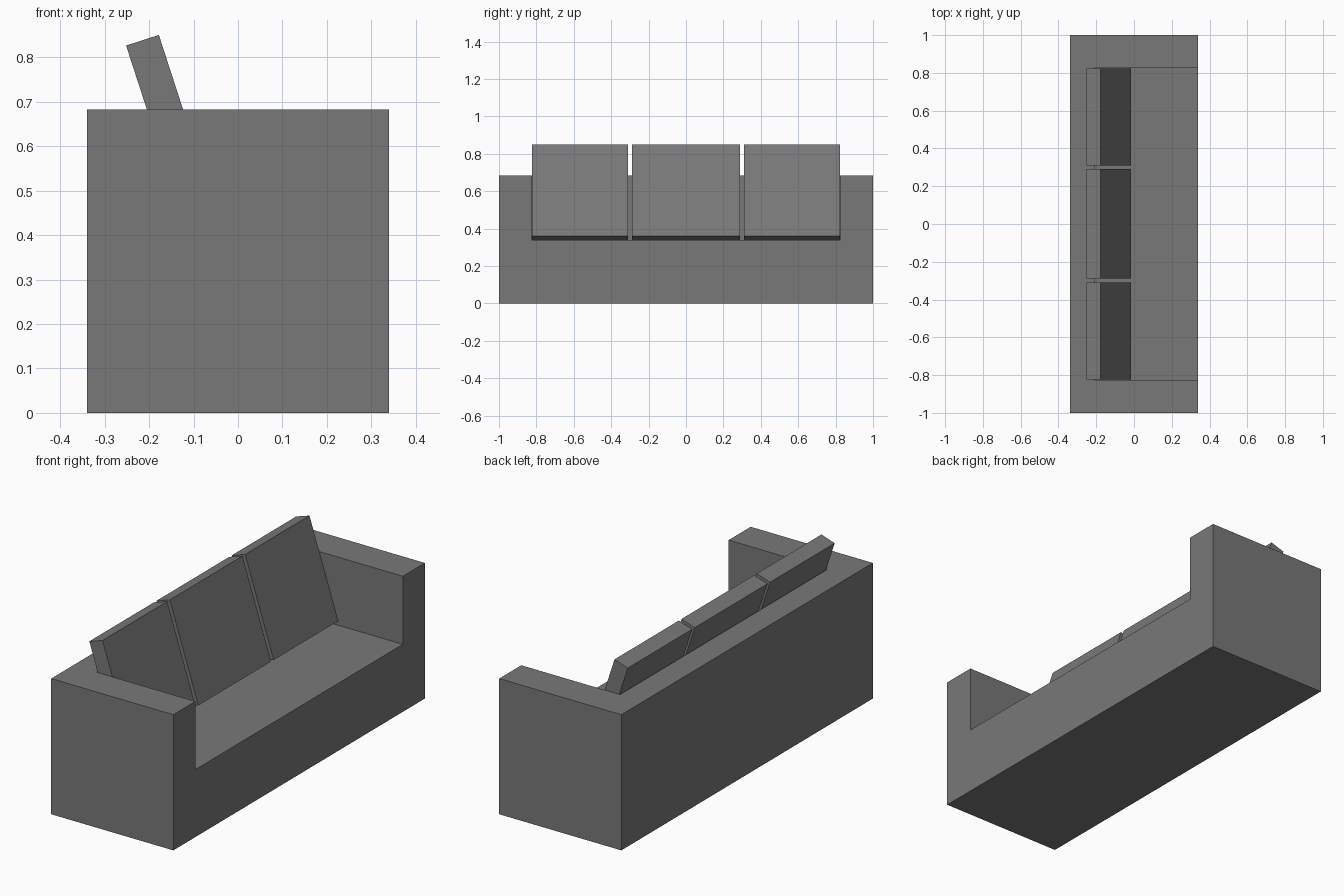
import bpy
import bmesh
import math
from mathutils import Matrix

if "Cube" in bpy.data.objects:
    bpy.data.objects.remove(bpy.data.objects["Cube"])

# Dark grey upholstery
fabric = bpy.data.materials.new("dark_fabric")
fabric.diffuse_color = (0.19, 0.19, 0.19, 1.0)
fabric.use_nodes = True
fabric.node_tree.nodes["Principled BSDF"].inputs["Base Color"].default_value = fabric.diffuse_color


def box(name, x, y, z, tilt=0.0):
    """Box from (min, max) ranges, optionally tilted about its own y axis."""
    ranges = (x, y, z)
    size = [hi - lo for lo, hi in ranges]
    bm = bmesh.new()
    bmesh.ops.create_cube(bm, size=1.0, matrix=Matrix.Diagonal((*size, 1.0)))
    mesh = bpy.data.meshes.new(name)
    bm.to_mesh(mesh)
    bm.free()
    mesh.materials.append(fabric)
    obj = bpy.data.objects.new(name, mesh)
    obj.location = [(lo + hi) / 2 for lo, hi in ranges]
    obj.rotation_euler.y = tilt
    bpy.context.collection.objects.link(obj)
    return obj


FRONT, BACK, BACK_INNER = 0.34, -0.34, -0.21
BASE_TOP, SEAT_TOP, ARM_TOP = 0.17, 0.34, 0.683
ARM_INNER = 0.825

# Plinth, seat and backrest stacked into the sofa body
box("base", (BACK, FRONT), (-1, 1), (0, BASE_TOP))
box("seat", (BACK_INNER, FRONT), (-1, 1), (BASE_TOP, SEAT_TOP))
box("backrest", (BACK, BACK_INNER), (-1, 1), (BASE_TOP, ARM_TOP))

# Armrests at both ends
box("arm_left", (BACK_INNER, FRONT), (-1, -ARM_INNER), (SEAT_TOP, ARM_TOP))
box("arm_right", (BACK_INNER, FRONT), (ARM_INNER, 1), (SEAT_TOP, ARM_TOP))

# Three back cushions leaning against the top of the backrest
CX, CZ, THICK, HEIGHT = -0.1355, 0.594, 0.0775, 0.514
spans = {"left": (-0.823, -0.309), "middle": (-0.288, 0.29), "right": (0.311, 0.823)}
for side, span in spans.items():
    box(f"back_cushion_{side}", (CX - THICK / 2, CX + THICK / 2), span,
        (CZ - HEIGHT / 2, CZ + HEIGHT / 2), tilt=math.radians(-18))
